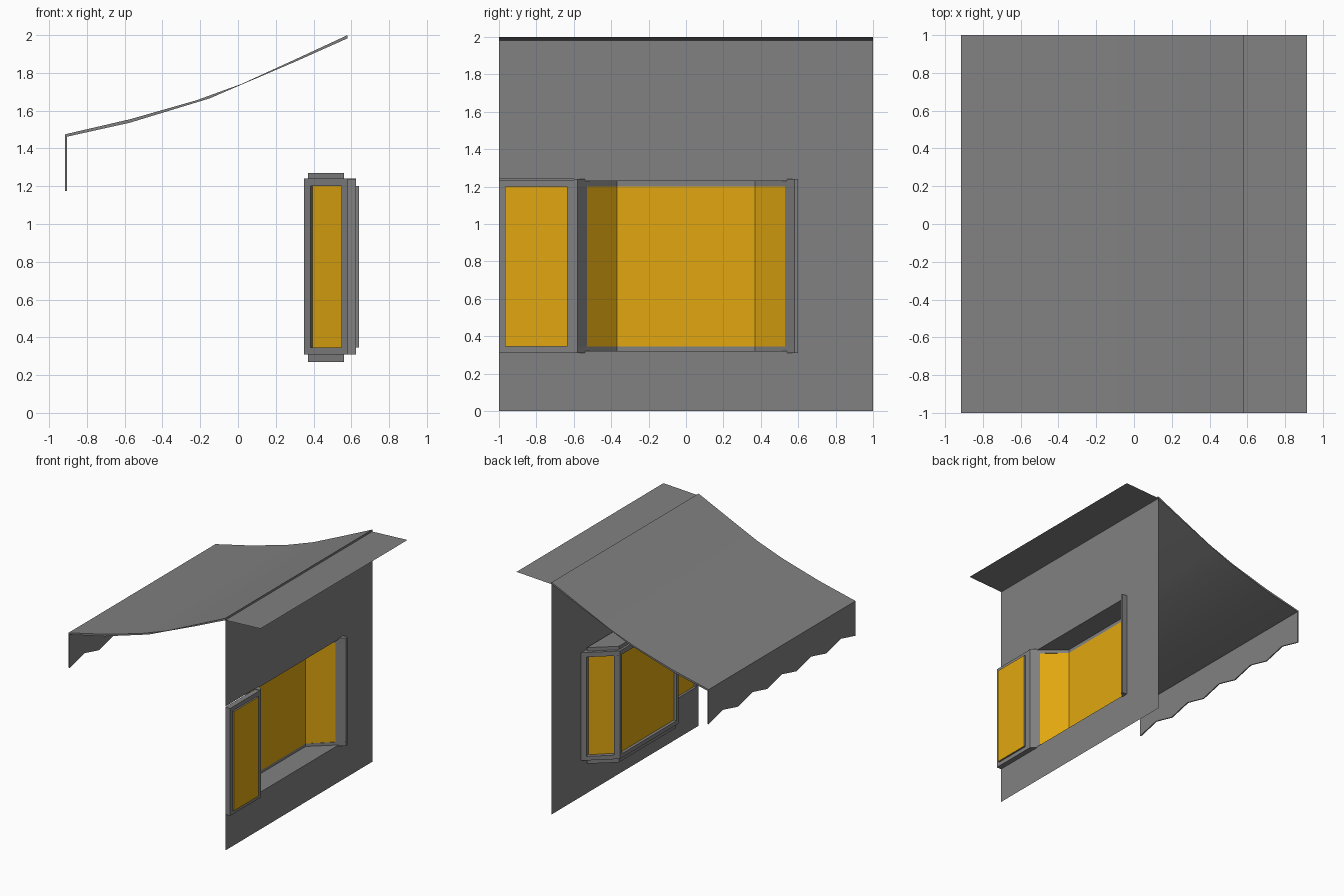
import bpy
import bmesh
from mathutils import Vector

cube = bpy.data.objects.get("Cube")
if cube:
    bpy.data.objects.remove(cube, do_unlink=True)


def material(name, rgb):
    mat = bpy.data.materials.new(name)
    mat.use_nodes = True
    mat.diffuse_color = (*rgb, 1)
    mat.node_tree.nodes["Principled BSDF"].inputs["Base Color"].default_value = (*rgb, 1)
    return mat


GREY = material("plain grey", (0.22, 0.22, 0.22))
AMBER = material("amber glass", (0.75, 0.39, 0.005))


def finish(name, bm, *mats):
    mesh = bpy.data.meshes.new(name)
    bm.to_mesh(mesh)
    bm.free()
    for mat in mats:
        mesh.materials.append(mat)
    obj = bpy.data.objects.new(name, mesh)
    bpy.context.collection.objects.link(obj)
    return obj


def prism(name, outline, offset, *mats):
    """Extrude a closed outline of 3D points along an offset."""
    bm = bmesh.new()
    face = bm.faces.new([bm.verts.new(p) for p in outline])
    new = bmesh.ops.extrude_face_region(bm, geom=[face])["geom"]
    bmesh.ops.translate(bm, vec=Vector(offset),
                        verts=[v for v in new if isinstance(v, bmesh.types.BMVert)])
    bmesh.ops.recalc_face_normals(bm, faces=bm.faces)
    return finish(name, bm, *mats)


def upright(name, plan, z0, z1, *mats):
    return prism(name, [(x, y, z0) for x, y in plan], (0, 0, z1 - z0), *mats)


def box(name, x0, x1, y0, y1, z0, z1, *mats):
    return upright(name, [(x0, y0), (x1, y0), (x1, y1), (x0, y1)], z0, z1, *mats)


def mirrored(half):
    """Complete a plan across y = 0."""
    return half + [(x, -y) for x, y in reversed(half)]


def sheet(name, quads):
    bm = bmesh.new()
    for quad in quads:
        bm.faces.new([bm.verts.new(p) for p in quad])
    bmesh.ops.remove_doubles(bm, verts=bm.verts, dist=0.0001)
    return finish(name, bm, GREY)


# Key heights and the wall plane
WALL, EAVE = 0.58, -0.915
LOW, HIGH = 0.31, 1.24
GLASS_LOW, GLASS_HIGH = 0.345, 1.2

# Wall with an opening that runs out to the front edge
wall_parts = [(-1, 1, 0, LOW), (-1, 1, HIGH, 1.98), (0.6, 1, LOW, HIGH)]
sheet("wall", [[(WALL, a, c), (WALL, b, c), (WALL, b, d), (WALL, a, d)]
               for a, b, c, d in wall_parts])

# Curved roof and its overhang
top = [(EAVE, 1.475), (-0.57, 1.555), (-0.22, 1.655), (0.02, 1.742), (0.3, 1.87), (WALL, 2.0)]
under = [(WALL, 1.983), (0.3, 1.858), (0, 1.73), (-0.15, 1.665), (-0.57, 1.537), (EAVE, 1.46)]
roof = prism("roof", [(x, -1, z) for x, z in top + under], (0, 2, 0), GREY)
bpy.context.view_layer.objects.active = roof
roof.select_set(True)
bpy.ops.object.shade_smooth_by_angle()
roof.select_set(False)
sheet("roof_overhang", [[(WALL, -1, 1.983), (0.915, -1, 2.0), (0.915, 1, 2.0), (WALL, 1, 1.983)]])

# Zigzag valance below the eave
teeth = [(EAVE, -1 + 0.2 * i, 1.225 if i % 2 else 1.175) for i in range(11)]
prism("valance", teeth + [(EAVE, 1, 1.467), (EAVE, -1, 1.467)], (0.01, 0, 0), GREY)

# Bay window: rails, floor, ceiling and caps
rail = mirrored([(0.625, 0.58), (0.385, 0.37)])
rail = mirrored([(0.35, 0.4), (WALL, 0.6), (0.625, 0.6), (0.625, 0.58), (0.385, 0.37)][::-1])
outer = [(0.35, 0.4), (WALL, 0.6), (0.625, 0.6), (0.625, 0.58)]
inner = [(0.385, 0.37)]
half = outer + inner
rail = [(x, -y) for x, y in outer[::-1]] + half + [(x, -y) for x, y in inner]
upright("bay_bottom_rail", rail, LOW, GLASS_LOW, GREY)
upright("bay_top_rail", rail, GLASS_HIGH, HIGH, GREY)
plan = mirrored([(0.352, 0.4), (WALL, 0.598)])
upright("bay_floor", plan, LOW, LOW + 0.01, GREY)
upright("bay_ceiling", plan, HIGH - 0.01, HIGH, GREY)
cap = mirrored([(0.37, 0.385), (0.56, 0.55)])
upright("bay_bottom_cap", cap, 0.27, LOW, GREY)
upright("bay_top_cap", cap, HIGH, 1.27, GREY)

# Bay posts on both sides
corner = [(0.35, 0.37), (0.35, 0.4), (0.384, 0.43), (0.395, 0.385), (0.383, 0.37)]
end = [(WALL, 0.6), (0.548, 0.572), (0.56, 0.53), (0.625, 0.58), (0.625, 0.6)]
for side, sign in (("back", 1), ("front", -1)):
    for name, post in (("corner", corner), ("end", end)):
        upright(f"bay_{name}_post_{side}", [(x, y * sign) for x, y in post],
                GLASS_LOW, GLASS_HIGH, GREY)

# Bay glass, folded round the three sides
face_in = [(0.56, 0.53), (0.385, 0.37)]
face_out = [(0.553, 0.538), (0.375, 0.374)]
upright("bay_glass", mirrored(face_in) + mirrored(face_out)[::-1],
        GLASS_LOW, GLASS_HIGH, AMBER)

# Side window: frame bars and a raised pane with grey edges
for name, z0, z1 in (("bottom", LOW, GLASS_LOW), ("top", GLASS_HIGH, HIGH - 0.005)):
    box(f"side_frame_{name}", WALL, 0.625, -1, -0.6, z0, z1, GREY)
for name, y in (("front", -1), ("back", -0.633)):
    box(f"side_frame_{name}", WALL, 0.625, y, y + 0.033, GLASS_LOW, GLASS_HIGH, GREY)
pane = box("side_pane", 0.6, 0.64, -0.967, -0.633, GLASS_LOW, GLASS_HIGH, GREY, AMBER)
for poly in pane.data.polygons:
    poly.material_index = 1 if abs(poly.normal.x) > 0.9 else 0
